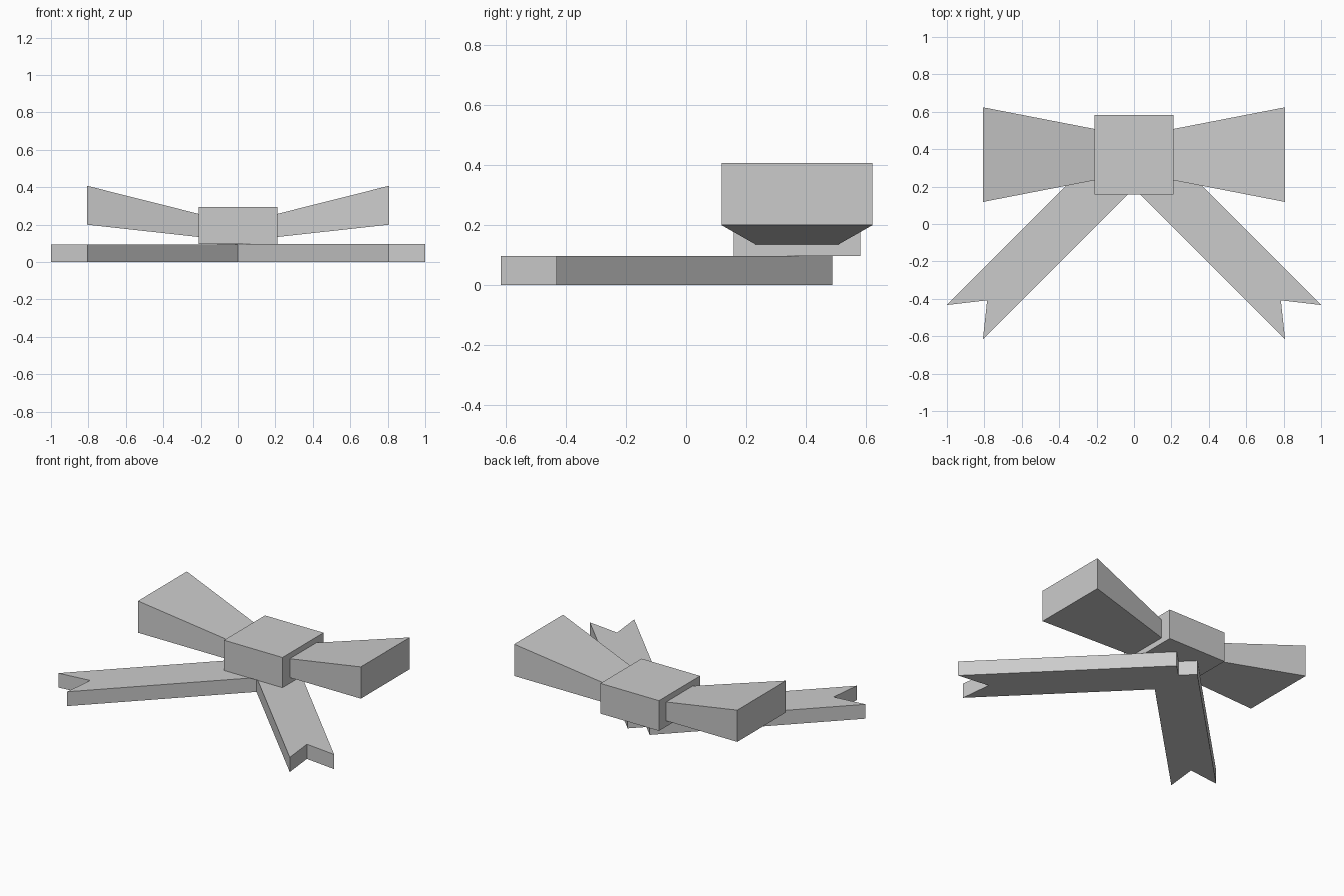
import bpy

default_cube = bpy.data.objects.get("Cube")
if default_cube:
    bpy.data.objects.remove(default_cube)

GREY = (0.6, 0.6, 0.6, 1.0)
grey = bpy.data.materials.new("ribbon_grey")
grey.use_nodes = True
grey.diffuse_color = GREY
grey.node_tree.nodes["Principled BSDF"].inputs["Base Color"].default_value = GREY


def loft(name, start, end):
    """Solid between two matching outlines, with flat caps."""
    n = len(start)
    faces = [list(range(n))[::-1], list(range(n, 2 * n))]
    faces += [[i, (i + 1) % n, (i + 1) % n + n, i + n] for i in range(n)]
    mesh = bpy.data.meshes.new(name)
    mesh.from_pydata(start + end, [], faces)
    mesh.materials.append(grey)
    obj = bpy.data.objects.new(name, mesh)
    bpy.context.collection.objects.link(obj)
    return obj


def section(x, y0, y1, z0, z1):
    """Upright rectangle facing +x."""
    return [(x, y0, z0), (x, y1, z0), (x, y1, z1), (x, y0, z1)]


# Central knot
loft("knot", section(-0.212, 0.158, 0.583, 0.097, 0.295),
     section(0.212, 0.158, 0.583, 0.097, 0.295))

# Swallow-tailed ribbon end, running diagonally to the front
TAIL = [(-0.11, 0.302), (0.808, -0.618), (0.785, -0.408),
        (1.0, -0.433), (0.08, 0.49)]

for side, sign in (("left", 1), ("right", -1)):
    # Flared loop, tilted upward away from the knot
    inner = section(sign * 0.2, 0.236, 0.506, 0.133, 0.255)
    outer = section(sign * 0.808, 0.118, 0.624, 0.2, 0.408)
    loft(side + "_loop", *((inner, outer) if sign > 0 else (outer, inner)))

    # Flat tail, mirrored for the right side
    outline = [(sign * x, y) for x, y in TAIL][::sign]
    top = 0.096 if sign > 0 else 0.094
    loft(side + "_tail", [(x, y, 0) for x, y in outline],
         [(x, y, top) for x, y in outline])
